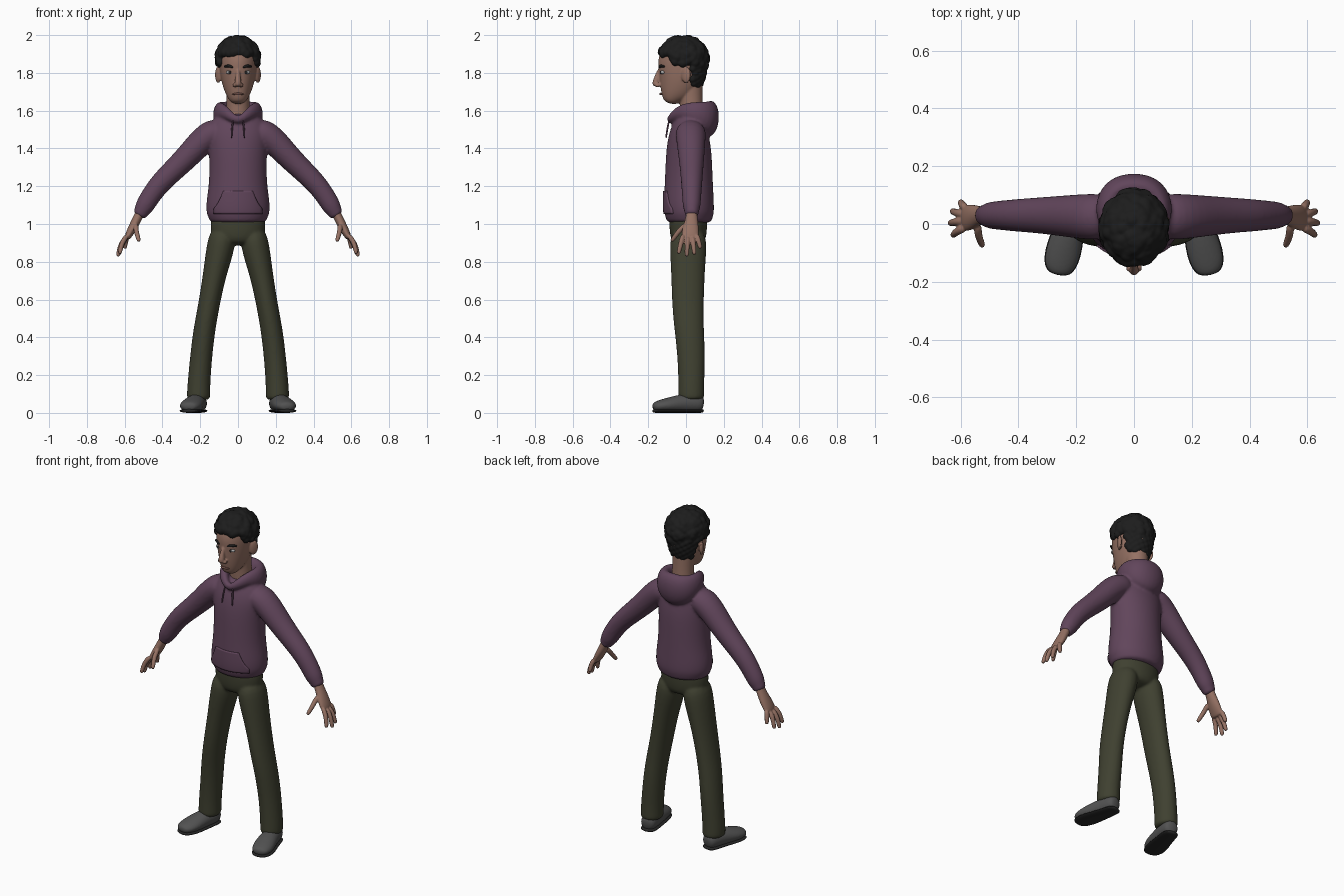
import bpy, bmesh, math, random
from mathutils import Vector, Matrix

random.seed(4)
if "Cube" in bpy.data.objects:
    bpy.data.objects.remove(bpy.data.objects["Cube"])
BOTH = (1, -1)
Y, Z = Vector((0, 1, 0)), Vector((0, 0, 1))


def material(name, rgb):
    m = bpy.data.materials.new(name)
    m.use_nodes = True
    m.diffuse_color = (*rgb, 1)
    m.node_tree.nodes["Principled BSDF"].inputs["Base Color"].default_value = (*rgb, 1)
    return m


purple = material("plum cloth", (0.12, 0.06, 0.105))
olive = material("olive cloth", (0.05, 0.052, 0.03))
skin = material("skin", (0.30, 0.165, 0.125))
black = material("black hair", (0.012, 0.012, 0.012))
grey = material("grey shoe", (0.085, 0.085, 0.085))
dark = material("dark sole", (0.02, 0.02, 0.02))
lip = material("lip", (0.23, 0.11, 0.09))
white = material("eye white", (0.4, 0.4, 0.4))


def tube(bm, pts, up=Y, loop=False, sides=(1,), n=14):
    """Loft ellipses along points (x, y, z, across radius, radius along up)."""
    m = len(pts)
    for s in sides:
        ps = [Vector((p[0] * s, p[1], p[2])) for p in pts]
        rings = []
        for i, p in enumerate(pts):
            a = ps[i - 1] if loop or i else ps[0]
            b = ps[(i + 1) % m] if loop or i < m - 1 else ps[-1]
            t = (b - a).normalized()
            u = (up - t * up.dot(t)).normalized()
            v = t.cross(u)
            rings.append([bm.verts.new(ps[i] + 1.03 * (
                v * p[3] * math.cos(k * math.tau / n) + u * p[-1] * math.sin(k * math.tau / n)))
                for k in range(n)])
        for i in range(m if loop else m - 1):
            r, q = rings[i], rings[(i + 1) % m]
            for k in range(n):
                bm.faces.new((r[k], r[(k + 1) % n], q[(k + 1) % n], q[k]))
        if not loop:
            bm.faces.new(rings[0])
            bm.faces.new(rings[-1])


def blob(bm, centre, radii, sides=(1,), tilt=0):
    for s in sides:
        c = Vector((centre[0] * s, *centre[1:]))
        mat = Matrix.Translation(c) @ Matrix.Rotation(tilt * s, 4, "Z") @ Matrix.Diagonal((*radii, 1))
        bmesh.ops.create_icosphere(bm, subdivisions=2, radius=1, matrix=mat)


def finish(name, bm, mat, voxel=0, sub=2, smooth=4):
    """Turn the bmesh into an object, fusing its parts when voxel is given."""
    bmesh.ops.recalc_face_normals(bm, faces=bm.faces[:])
    for f in bm.faces:
        f.smooth = True
    me = bpy.data.meshes.new(name)
    bm.to_mesh(me)
    bm.free()
    me.materials.append(mat)
    ob = bpy.data.objects.new(name, me)
    bpy.context.collection.objects.link(ob)
    if sub:
        mod = ob.modifiers.new("round", "SUBSURF")
        mod.levels = mod.render_levels = sub
    if voxel:
        mod = ob.modifiers.new("fuse", "REMESH")
        mod.mode, mod.voxel_size, mod.use_smooth_shade = "VOXEL", voxel, True
        mod = ob.modifiers.new("soften", "SMOOTH")
        mod.factor, mod.iterations = 0.5, smooth
    return ob


# Hoodie: torso, sleeves and folded hood
bm = bmesh.new()
tube(bm, [(0, c, z, rx, ry) for z, c, rx, ry in (
    (1.0, .017, .146, .115), (1.03, .017, .15, .12), (1.055, .017, .166, .13),
    (1.12, .015, .165, .13), (1.2, .015, .152, .126), (1.3, .015, .148, .122),
    (1.4, .015, .152, .117), (1.48, .015, .16, .103), (1.54, .025, .14, .085),
    (1.585, .03, .1, .07))], n=20)
tube(bm, [(.08, .025, 1.5, .07, .08), (.16, .025, 1.475, .075, .08), (.25, .028, 1.375, .066, .07),
          (.33, .03, 1.295, .06, .062), (.41, .03, 1.22, .056, .056), (.465, .03, 1.145, .052, .05),
          (.497, .03, 1.09, .05, .047), (.513, .03, 1.063, .038, .036),
          (.527, .03, 1.04, .038, .036)], sides=BOTH)
half = [(.04, -.07, 1.57, .022, .026), (.08, -.025, 1.6, .026, .038), (.108, .045, 1.59, .036, .06),
        (.075, .115, 1.565, .05, .085)]
tube(bm, [(0, -.085, 1.545, .02, .02)] + half + [(0, .132, 1.555, .052, .1)]
     + [(-p[0], *p[1:]) for p in reversed(half)], up=Z, loop=True)
hoodie = finish("hoodie", bm, purple, voxel=.008)

# Front pocket wrapped onto the torso
bm = bmesh.new()
bmesh.ops.create_grid(bm, x_segments=20, y_segments=14, size=1)
for v in bm.verts:
    h = (v.co.y + 1) / 2
    width = .125 - .05 * max(0, (h - .25) / .75) ** .7
    v.co = (v.co.x * width, -.4, 1.055 + .12 * h)
pocket = finish("pocket", bm, purple, sub=0)
mod = pocket.modifiers.new("wrap", "SHRINKWRAP")
mod.target, mod.wrap_method = hoodie, "PROJECT"
mod.use_project_y, mod.use_positive_direction = True, True
mod = pocket.modifiers.new("thick", "SOLIDIFY")
mod.thickness, mod.offset = .014, 0

bm = bmesh.new()
tube(bm, [(.025, -.088, 1.555, .005), (.033, -.1, 1.5, .005), (.035, -.106, 1.45, .005)],
     sides=BOTH, n=8)
finish("drawstrings", bm, purple, sub=1)

# Trousers
bm = bmesh.new()
tube(bm, [(0, .012, 1.06, .14, .1), (0, .012, 1.0, .145, .1), (0, .012, .94, .145, .098),
          (0, .012, .885, .11, .08)])
tube(bm, [(.075, .012, .98, .07, .095), (.095, .012, .86, .075, .097), (.125, .01, .73, .06, .088),
          (.158, .01, .55, .056, .083), (.18, .018, .43, .058, .077), (.195, .028, .3, .058, .073),
          (.207, .028, .16, .06, .068), (.209, .028, .09, .062, .069), (.209, .028, .065, .06, .067)],
     sides=BOTH)
finish("trousers", bm, olive, voxel=.008)

# Shoes with flat soles
shoe = [(.203, .095, .045, .035, .038), (.208, .06, .052, .048, .05), (.225, -.02, .05, .052, .05),
        (.243, -.09, .042, .062, .04), (.257, -.145, .036, .056, .03), (.263, -.178, .032, .032, .02)]
bm = bmesh.new()
tube(bm, shoe, up=Z, sides=BOTH)
finish("shoes", bm, grey, voxel=.006, smooth=2)
bm = bmesh.new()
tube(bm, [(x, y, .011, w + .002, .011) for x, y, z, w, h in shoe], up=Z, sides=BOTH)
finish("soles", bm, dark)

# Hands
bm = bmesh.new()
tube(bm, [(.505, .03, 1.09, .025, .028), (.53, .03, 1.035, .024, .03), (.555, .026, .985, .024, .042),
          (.58, .02, .94, .019, .046), (.588, .02, .92, .013, .042)], sides=BOTH)
for base, tip, bend in (((.582, .055, .945), (.6, .077, .87), .004),
                        ((.587, .033, .935), (.63, .045, .838), .008),
                        ((.588, .01, .935), (.638, .003, .828), .01),
                        ((.582, -.013, .945), (.628, -.04, .842), .01),
                        ((.54, -.0, 1.0), (.524, -.078, .908), .008)):
    a, b = Vector(base), Vector(tip)
    mid = a.lerp(b, .5) + Vector((bend, 0, bend))
    tube(bm, [(*a, .015), (*mid, .0135), (*a.lerp(b, .92), .012), (*b, .008)],
         sides=BOTH, n=10, up=Vector((1, 0, 0)))
finish("hands", bm, skin, voxel=.004, smooth=3)

# Head, neck, ears and nose
bm = bmesh.new()
tube(bm, [(0, c, z, rx, ry) for z, c, rx, ry in (
    (1.637, -.085, .03, .03), (1.665, -.08, .05, .052), (1.7, -.058, .068, .09),
    (1.75, -.035, .085, .113), (1.8, -.02, .094, .127), (1.86, -.015, .1, .132),
    (1.92, -.01, .095, .12), (1.96, -.01, .06, .08))], n=18)
tube(bm, [(0, .035, 1.5, .07, .062), (0, .03, 1.6, .06, .06), (0, .025, 1.7, .06, .062),
          (0, .01, 1.8, .07, .08)])
tube(bm, [(0, -.135, 1.825, .009, .012), (0, -.15, 1.785, .012, .014), (0, -.162, 1.75, .018, .018),
          (0, -.16, 1.727, .016, .016)])
blob(bm, (.017, -.15, 1.735), (.012, .016, .012), BOTH)
blob(bm, (.105, .0, 1.79), (.012, .03, .048), BOTH, tilt=-.5)
finish("head", bm, skin, voxel=.005, smooth=3)

# Facial features
bm = bmesh.new()
blob(bm, (.043, -.122, 1.803), (.022, .014, .011), BOTH)
finish("eyes", bm, white, sub=1)
bm = bmesh.new()
blob(bm, (.043, -.132, 1.803), (.008, .006, .009), BOTH)
finish("irises", bm, dark, sub=1)
bm = bmesh.new()
tube(bm, [(.025, -.142, 1.828, .006, .006), (.05, -.134, 1.84, .007, .008),
          (.075, -.112, 1.832, .005, .005)], up=Z, sides=BOTH)
finish("eyebrows", bm, black)
bm = bmesh.new()
tube(bm, [(-.032, -.125, 1.687, .004, .003), (0, -.142, 1.69, .006, .008),
          (.032, -.125, 1.687, .004, .003)], up=Z)
finish("mouth", bm, lip)

# Curly hair: bumps spread over the scalp above a hairline
bm = bmesh.new()
count = 420
for i in range(count):
    h = 1 - 2 * (i + .5) / count
    r, a = math.sqrt(1 - h * h), i * math.pi * (3 - math.sqrt(5))
    p = Vector((.098 * r * math.cos(a), -.015 + .115 * r * math.sin(a),
                1.875 + h * (.102 if h > 0 else .21)))
    line = 1.9 if p.y < -.075 else 1.845 if p.y < .025 else 1.735
    if p.z > line:
        size = random.uniform(.018, .031) if p.z > 1.84 else .021
        blob(bm, p, (size, size, size))
finish("hair", bm, black, voxel=.006, sub=0, smooth=2)
